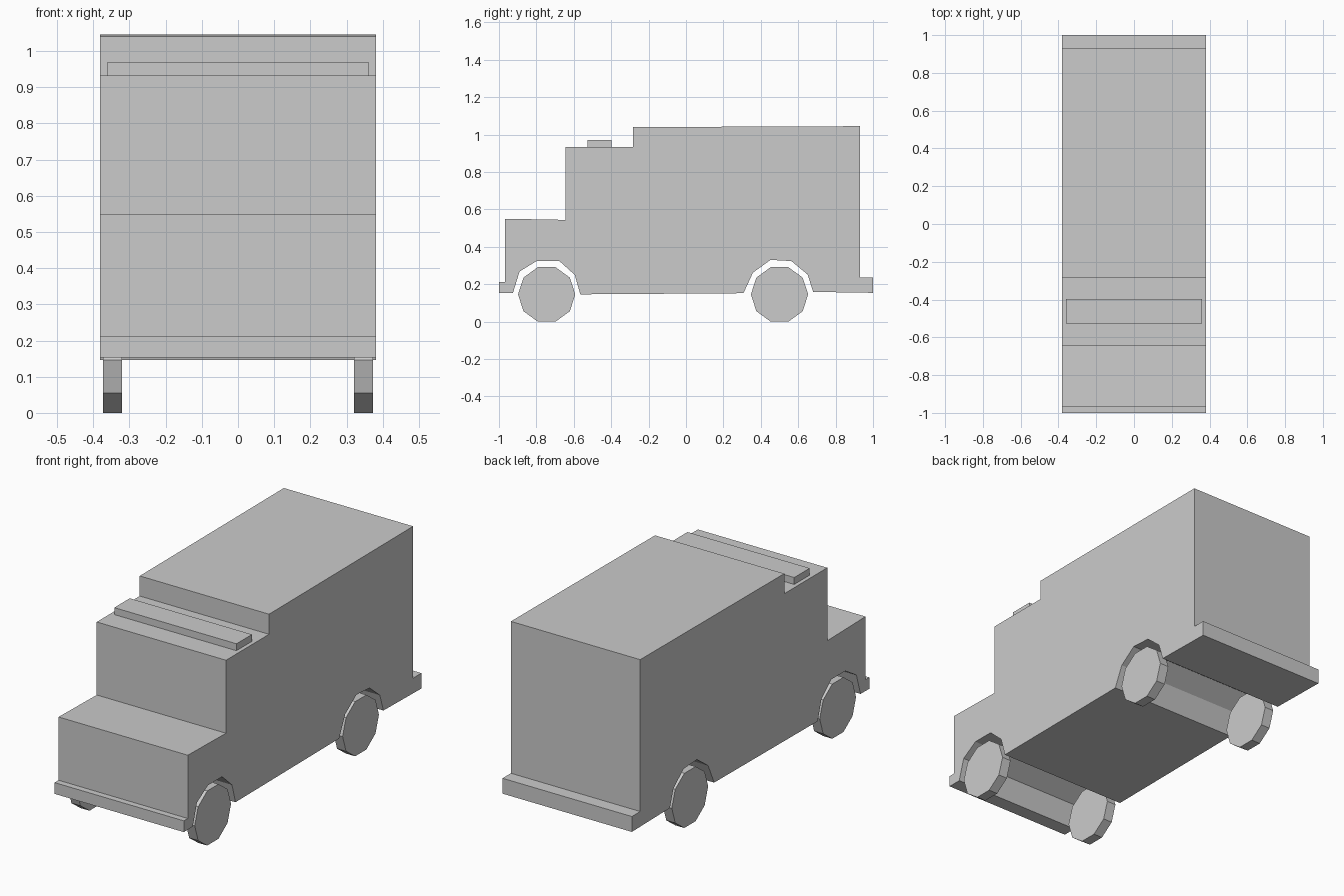
import bpy, bmesh
from math import pi
from mathutils import Matrix

if "Cube" in bpy.data.objects:
    bpy.data.objects.remove(bpy.data.objects["Cube"])


def make_object(name, bm):
    bmesh.ops.recalc_face_normals(bm, faces=bm.faces)
    mesh = bpy.data.meshes.new(name)
    bm.to_mesh(mesh)
    bm.free()
    obj = bpy.data.objects.new(name, mesh)
    bpy.context.collection.objects.link(obj)
    return obj


def extrude_profile(name, points, half_width):
    """Extrude a (y, z) side profile across x."""
    bm = bmesh.new()
    face = bm.faces.new([bm.verts.new((-half_width, y, z)) for y, z in points])
    new = bmesh.ops.extrude_face_region(bm, geom=[face], use_keep_orig=True)["geom"]
    bmesh.ops.translate(bm, vec=(2 * half_width, 0, 0),
                        verts=[v for v in new if isinstance(v, bmesh.types.BMVert)])
    return make_object(name, bm)


# Van body: bumpers, bonnet, cab and box in one side profile, arches cut right across
upper = [(-1, 0.153), (-1, 0.213), (-0.967, 0.213), (-0.967, 0.55), (-0.645, 0.544),
         (-0.645, 0.933), (-0.283, 0.933), (-0.283, 1.04), (0.93, 1.045),
         (0.93, 0.236), (1, 0.236), (1, 0.154)]
rear_arch = [(0.68, 0.159), (0.65, 0.252), (0.563, 0.324), (0.452, 0.33),
             (0.358, 0.262), (0.307, 0.152)]
front_arch = [(-0.565, 0.146), (-0.595, 0.25), (-0.678, 0.325), (-0.797, 0.325),
              (-0.89, 0.268), (-0.925, 0.154)]
extrude_profile("van_body", upper + rear_arch + front_arch, 0.381)

# Raised bar on the cab roof
extrude_profile("roof_bar", [(-0.527, 0.931), (-0.527, 0.97),
                             (-0.397, 0.97), (-0.397, 0.931)], 0.36)

# Ten-sided wheels, flat side down
for end, y in (("front", -0.745), ("rear", 0.5)):
    for side, x in (("left", -0.347), ("right", 0.347)):
        bm = bmesh.new()
        bmesh.ops.create_cone(bm, cap_ends=True, segments=10, radius1=0.153,
                              radius2=0.153, depth=0.053,
                              matrix=Matrix.Rotation(pi / 2, 4, "Y"))
        # spin so a flat rests on the ground
        bmesh.ops.rotate(bm, verts=bm.verts, matrix=Matrix.Rotation(pi / 10, 3, "X"))
        low = min(v.co.z for v in bm.verts)
        if low < -0.15:
            bmesh.ops.rotate(bm, verts=bm.verts, matrix=Matrix.Rotation(pi / 10, 3, "X"))
            low = min(v.co.z for v in bm.verts)
        bmesh.ops.translate(bm, verts=bm.verts, vec=(x, y, -low))
        make_object(f"{end}_{side}_wheel", bm)
